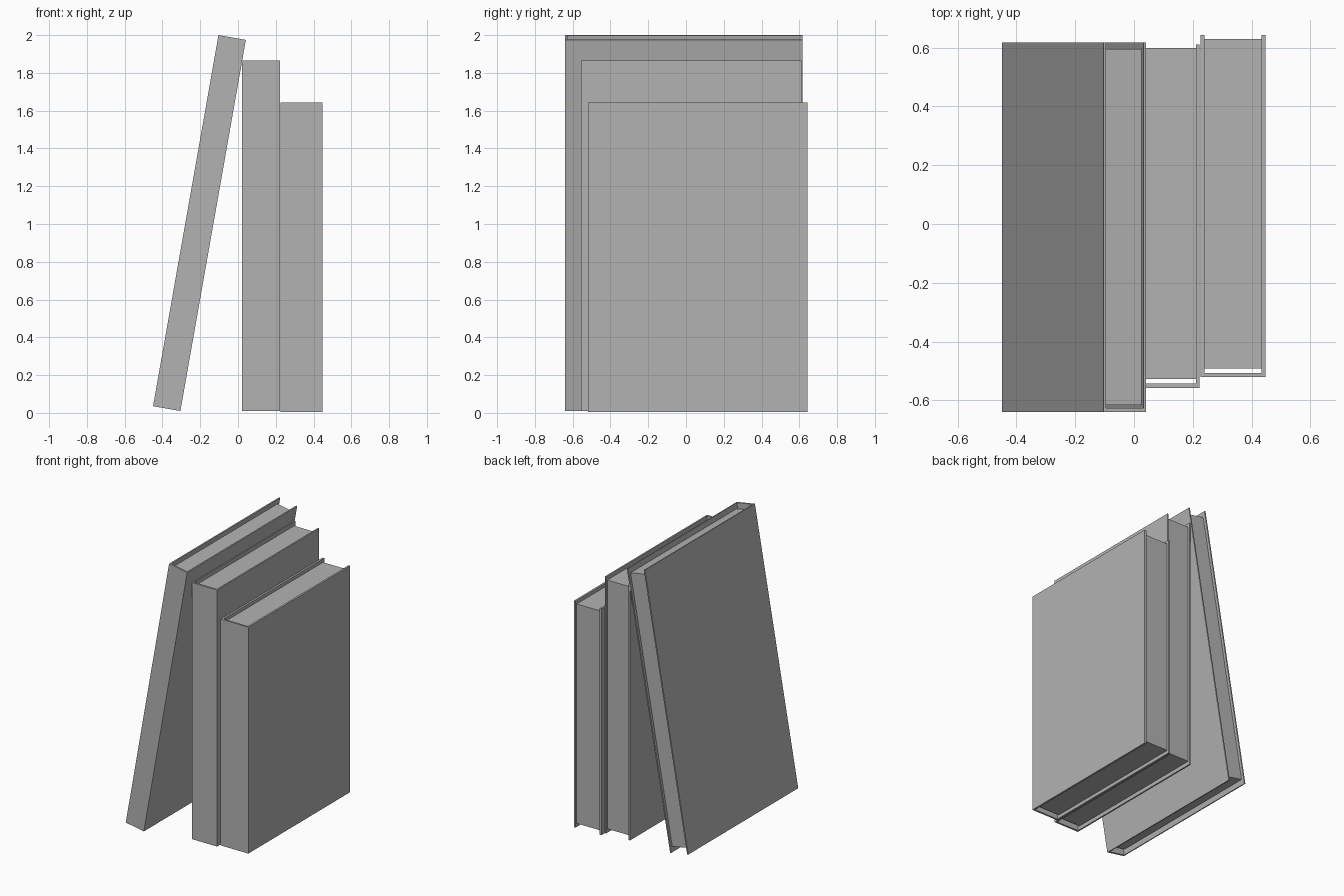
import bpy, bmesh, math
from mathutils import Matrix

if "Cube" in bpy.data.objects:
    bpy.data.objects.remove(bpy.data.objects["Cube"])

GREY = (0.45, 0.45, 0.45, 1)
grey = bpy.data.materials.new("plain_grey")
grey.use_nodes = True
grey.diffuse_color = GREY
grey.node_tree.nodes["Principled BSDF"].inputs["Base Color"].default_value = GREY


def prism(name, outline, z0, z1, placement):
    """Extrude a flat outline from z0 to z1 and place it."""
    bm = bmesh.new()
    base = bm.faces.new([bm.verts.new((x, y, z0)) for x, y in outline])
    ext = bmesh.ops.extrude_face_region(bm, geom=[base])
    for v in ext["geom"]:
        if isinstance(v, bmesh.types.BMVert):
            v.co.z = z1
    bmesh.ops.recalc_face_normals(bm, faces=bm.faces)
    mesh = bpy.data.meshes.new(name)
    bm.to_mesh(mesh)
    bm.free()
    mesh.materials.append(grey)
    obj = bpy.data.objects.new(name, mesh)
    obj.matrix_world = placement
    bpy.context.collection.objects.link(obj)


def book(name, corner, width, height, y0, y1, board, spine, gap, fore, inset, lean=0):
    """U-shaped cover around a page block; corner is the lower right edge (x, z)."""
    place = Matrix.Translation((corner[0], 0, corner[1])) @ Matrix.Rotation(math.radians(lean), 4, "Y")
    left, right = -width + board, -board
    inner = y0 + spine
    # Spine and two boards
    prism(name + "_cover", [(-width, y0), (0, y0), (0, y1), (right, y1), (right, inner),
                            (left, inner), (left, y1), (-width, y1)], 0, height, place)
    # Pages, set back from the cover edges
    front, back = inner + gap, y1 - fore
    prism(name + "_pages", [(left, front), (right, front), (right, back), (left, back)],
          inset, height - inset, place)


book("short_book", (0.447, 0.005), 0.221, 1.637, -0.52, 0.643,
     board=0.014, spine=0.013, gap=0.015, fore=0.013, inset=0.025)
book("middle_book", (0.222, 0.01), 0.202, 1.855, -0.557, 0.611,
     board=0.011, spine=0.014, gap=0.016, fore=0.013, inset=0.028)
book("leaning_book", (-0.305, 0.01), 0.147, 1.995, -0.64, 0.617,
     board=0.009, spine=0.014, gap=0.01, fore=0.021, inset=0.038, lean=10)
